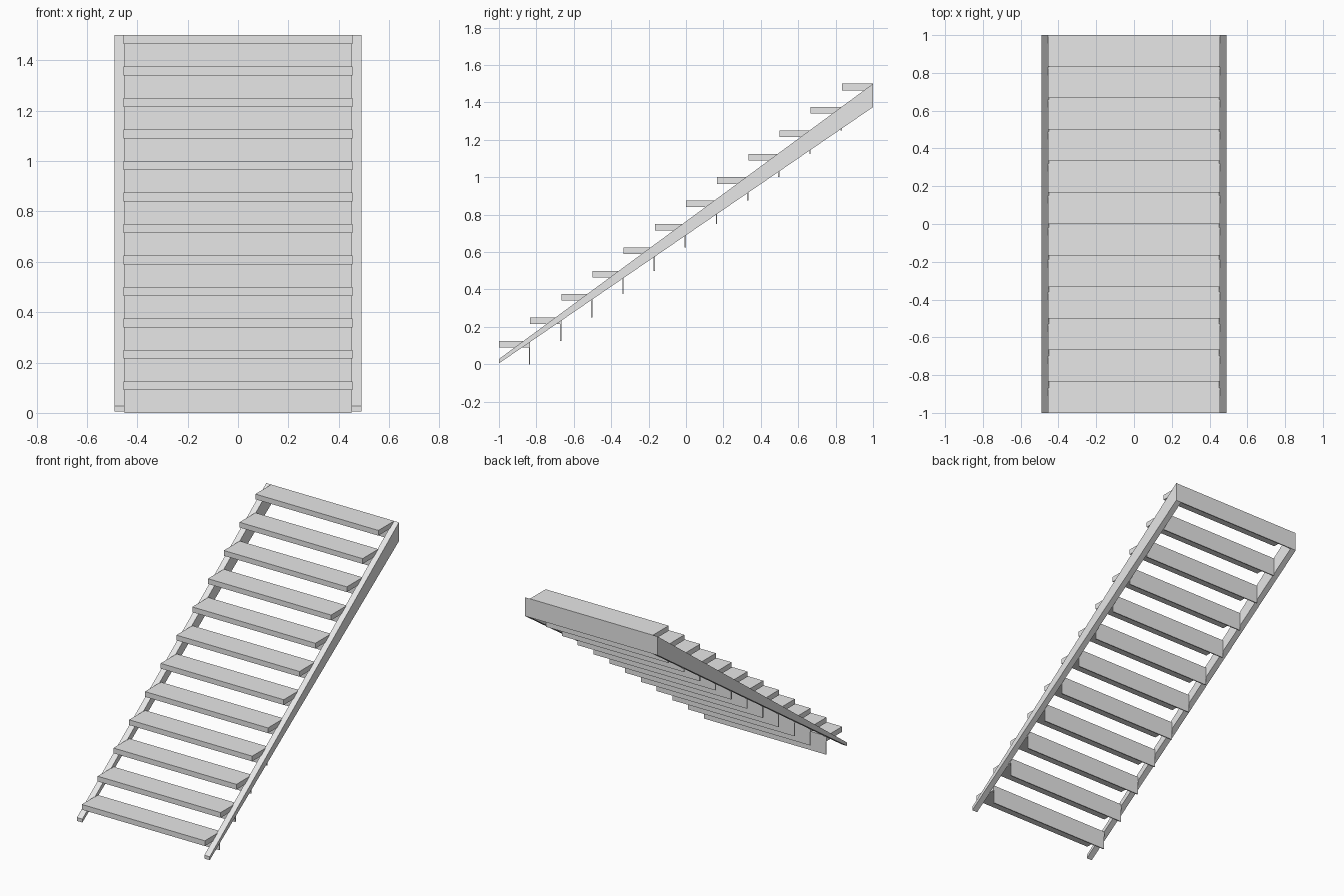
import bpy, bmesh

if "Cube" in bpy.data.objects:
    bpy.data.objects.remove(bpy.data.objects["Cube"])

STEPS = 12
RISE = 1.5 / STEPS
RUN = 2.0 / STEPS
TREAD_THICK = 0.035
RISER_THICK = 0.007
HALF_TREAD = 0.455
INNER, OUTER = 0.451, 0.491

grey = bpy.data.materials.new("plain_grey")
grey.diffuse_color = (0.8, 0.8, 0.8, 1)
grey.use_nodes = True
grey.node_tree.nodes["Principled BSDF"].inputs["Base Color"].default_value = grey.diffuse_color


def extrude_profile(name, profile, x0, x1):
    """Solid from a (y, z) outline swept along x from x0 to x1."""
    bm = bmesh.new()
    face = bm.faces.new([bm.verts.new((x0, y, z)) for y, z in profile])
    swept = bmesh.ops.extrude_face_region(bm, geom=[face])["geom"]
    verts = [g for g in swept if isinstance(g, bmesh.types.BMVert)]
    bmesh.ops.translate(bm, verts=verts, vec=(x1 - x0, 0, 0))
    bmesh.ops.recalc_face_normals(bm, faces=bm.faces)
    mesh = bpy.data.meshes.new(name)
    bm.to_mesh(mesh)
    bm.free()
    mesh.materials.append(grey)
    obj = bpy.data.objects.new(name, mesh)
    bpy.context.collection.objects.link(obj)
    return obj


def rect(y0, y1, z0, z1):
    return [(y0, z0), (y1, z0), (y1, z1), (y0, z1)]


# Treads, each with a thin riser board under its back edge
for i in range(STEPS):
    front, back = -1 + i * RUN, -1 + (i + 1) * RUN
    top = (i + 1) * RISE
    extrude_profile(f"tread_{i + 1}", rect(front, back, top - TREAD_THICK, top),
                    -HALF_TREAD, HALF_TREAD)
    extrude_profile(f"riser_{i + 1}", rect(back - RISER_THICK, back, top - RISE, top),
                    -INNER, INNER)

# Tapered side stringers, narrow at the foot and deep at the top
stringer = [(-1, 0.005), (1, 1.375), (1, 1.5), (-1, 0.028)]
for side, s in (("left", -1), ("right", 1)):
    extrude_profile(f"stringer_{side}", stringer, s * INNER, s * OUTER)
